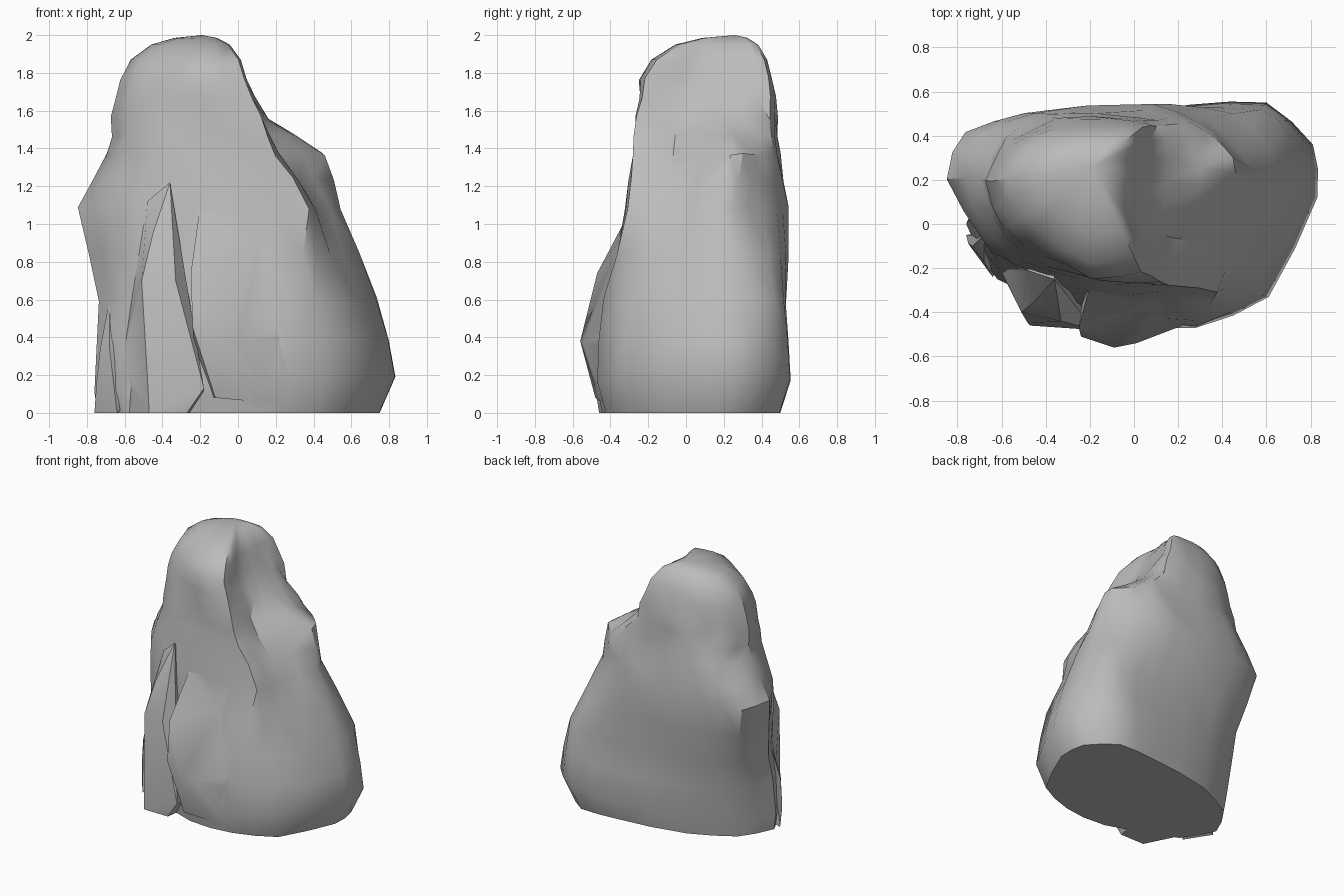
import bpy, bmesh, math, random
from mathutils import Vector

random.seed(4)
cube = bpy.data.objects.get("Cube")
if cube:
    bpy.data.objects.remove(cube, do_unlink=True)

stone = bpy.data.materials.new("grey_stone")
stone.use_nodes = True
stone.diffuse_color = (0.5, 0.5, 0.5, 1)
shader = stone.node_tree.nodes["Principled BSDF"]
shader.inputs["Base Color"].default_value = stone.diffuse_color
shader.inputs["Roughness"].default_value = 0.9


def make_object(name, bm):
    bmesh.ops.recalc_face_normals(bm, faces=bm.faces)
    mesh = bpy.data.meshes.new(name)
    bm.to_mesh(mesh)
    bm.free()
    mesh.materials.append(stone)
    obj = bpy.data.objects.new(name, mesh)
    bpy.context.collection.objects.link(obj)
    return obj


def smooth_mid(a, b, c, d):
    """Point half way from b to c on a slightly rounded curve."""
    return (17 * (b + c) - a - d) / 32


def refine_ring(ring):
    result = []
    count = len(ring)
    for i in range(count):
        near = [ring[(i + k) % count] for k in (-1, 0, 1, 2)]
        result += [near[1], smooth_mid(*near)]
    return result


def refine_stack(rings):
    result = []
    last = len(rings) - 1
    for i in range(last):
        near = [rings[min(max(i + k, 0), last)] for k in (-1, 0, 1, 2)]
        result += [near[1], [smooth_mid(*points) for points in zip(*near)]]
    return result + [rings[last]]


def chunk(name, points):
    """Convex piece of stone around the points."""
    bm = bmesh.new()
    for p in points:
        bm.verts.new(p)
    hull = bmesh.ops.convex_hull(bm, input=bm.verts)
    loose = [g for g in hull["geom_interior"] if isinstance(g, bmesh.types.BMVert)]
    bmesh.ops.delete(bm, geom=loose, context="VERTS")
    return make_object(name, bm)


# Cross-sections of the main stone, from the left edge round by the front
heights = [0.2, 0.6, 1.08, 1.37, 1.56, 1.77]
sections = [
    [(-.76, 0), (-.62, -.25), (-.4, -.34), (-.1, -.46), (.28, -.47), (.61, -.33),
     (.83, .12), (.81, .36), (.6, .55), (.25, .54), (-.3, .43), (-.62, .26)],
    [(-.73, .06), (-.62, -.17), (-.4, -.3), (-.1, -.4), (.28, -.43), (.54, -.29),
     (.73, .14), (.72, .38), (.58, .52), (.22, .53), (-.3, .47), (-.66, .33)],
    [(-.84, .2), (-.68, -.08), (-.4, -.25), (-.05, -.32), (.38, -.31), (.42, -.1),
     (.54, .18), (.48, .32), (.32, .48), (.08, .55), (-.5, .51), (-.76, .42)],
    [(-.69, .2), (-.6, -.07), (-.4, -.2), (-.1, -.27), (.2, -.28), (.21, -.06),
     (.46, .23), (.4, .34), (.26, .46), (.05, .49), (-.38, .49), (-.6, .39)],
    [(-.67, .2), (-.58, -.04), (-.4, -.17), (-.15, -.25), (.12, -.26), (.1, -.05),
     (.14, .1), (.16, .3), (.11, .45), (-.05, .48), (-.35, .47), (-.56, .37)],
    [(-.62, .2), (-.55, 0), (-.4, -.13), (-.2, -.24), (.04, -.22), (0, -.02),
     (.01, .15), (.03, .31), (.04, .44), (-.1, .46), (-.35, .44), (-.53, .35)],
]
rings = [[Vector((x, y, z)) for x, y in s] for z, s in zip(heights, sections)]
rings = refine_stack([refine_ring(r) for r in rings])

# Uneven, chipped surface
for ring in rings[1:]:
    for p in ring:
        p += Vector([random.uniform(-1, 1) for axis in "xyz"]) * 0.01

# Foot, tucked under on the right and back
foot = []
for p in rings[0]:
    tuck = 0.9 if p.x > 0.1 else 0.98
    foot.append(Vector((p.x * tuck, p.y * min(tuck, 0.94), 0)))
    p.z -= 0.1 * (0.5 - p.x * 0.5)
rings.insert(0, foot)

# Rounded crown, highest towards the back
centre = Vector((-0.19, 0.26, 0))
shoulder_ring = rings[-1]
for z, scale in ((1.87, 0.87), (1.95, 0.62), (1.985, 0.34)):
    ring = []
    for p in shoulder_ring:
        q = centre + (p - centre) * scale
        q.z = z
        ring.append(q)
    rings.append(ring)

bm = bmesh.new()
loops = [[bm.verts.new(p) for p in ring] for ring in rings]
for low, high in zip(loops, loops[1:]):
    for i in range(len(low)):
        j = (i + 1) % len(low)
        bm.faces.new((low[i], low[j], high[j], high[i]))
bm.faces.new(loops[0][::-1])
tip = bm.verts.new(centre + Vector((0, 0, 2)))
for i, v in enumerate(loops[-1]):
    bm.faces.new((v, loops[-1][(i + 1) % len(loops[-1])], tip))
bmesh.ops.triangulate(bm, faces=[f for f in bm.faces if len(f.verts) == 4])
rock = make_object("rock", bm)

# Split ribs standing out from the front face
ribs = [
    chunk("front_rib", [
        (-.36, -.25, 1.22), (-.33, -.44, .7), (-.18, -.48, .13), (-.27, -.46, 0),
        (-.47, -.46, 0), (-.48, -.45, .2), (-.51, -.4, .7), (-.45, -.35, .95),
        (-.48, -.21, 1.12), (-.61, -.2, .3), (-.6, -.2, 0), (-.2, 0, 0),
        (-.4, 0, 1)]),
    chunk("front_bulge", [
        (-.2, -.28, 1.1), (-.25, -.47, .74), (-.24, -.51, .45), (-.09, -.56, .38),
        (.01, -.54, .37), (.1, -.49, .25), (-.12, -.48, .08), (.2, -.44, .05),
        (.22, -.46, .4), (.12, -.33, .95), (-.2, -.1, .1), (0, -.1, .9)]),
    chunk("side_rib", [
        (-.73, -.1, .34), (-.75, -.09, .15), (-.68, -.17, .34), (-.64, -.24, 0),
        (-.76, -.05, 0), (-.68, -.05, .6), (-.5, 0, .1), (-.5, 0, .5)]),
]
for rib in ribs:
    union = rock.modifiers.new("join_" + rib.name, "BOOLEAN")
    union.operation = "UNION"
    union.solver = "EXACT"
    union.object = rib

# Apply the joins and remove the loose ribs
graph = bpy.context.evaluated_depsgraph_get()
joined = bpy.data.meshes.new_from_object(rock.evaluated_get(graph))
rock.modifiers.clear()
rock.data = joined
for rib in ribs:
    bpy.data.objects.remove(rib, do_unlink=True)

bpy.ops.object.select_all(action="DESELECT")
rock.select_set(True)
bpy.context.view_layer.objects.active = rock
bpy.ops.object.shade_smooth_by_angle(angle=math.radians(35))
